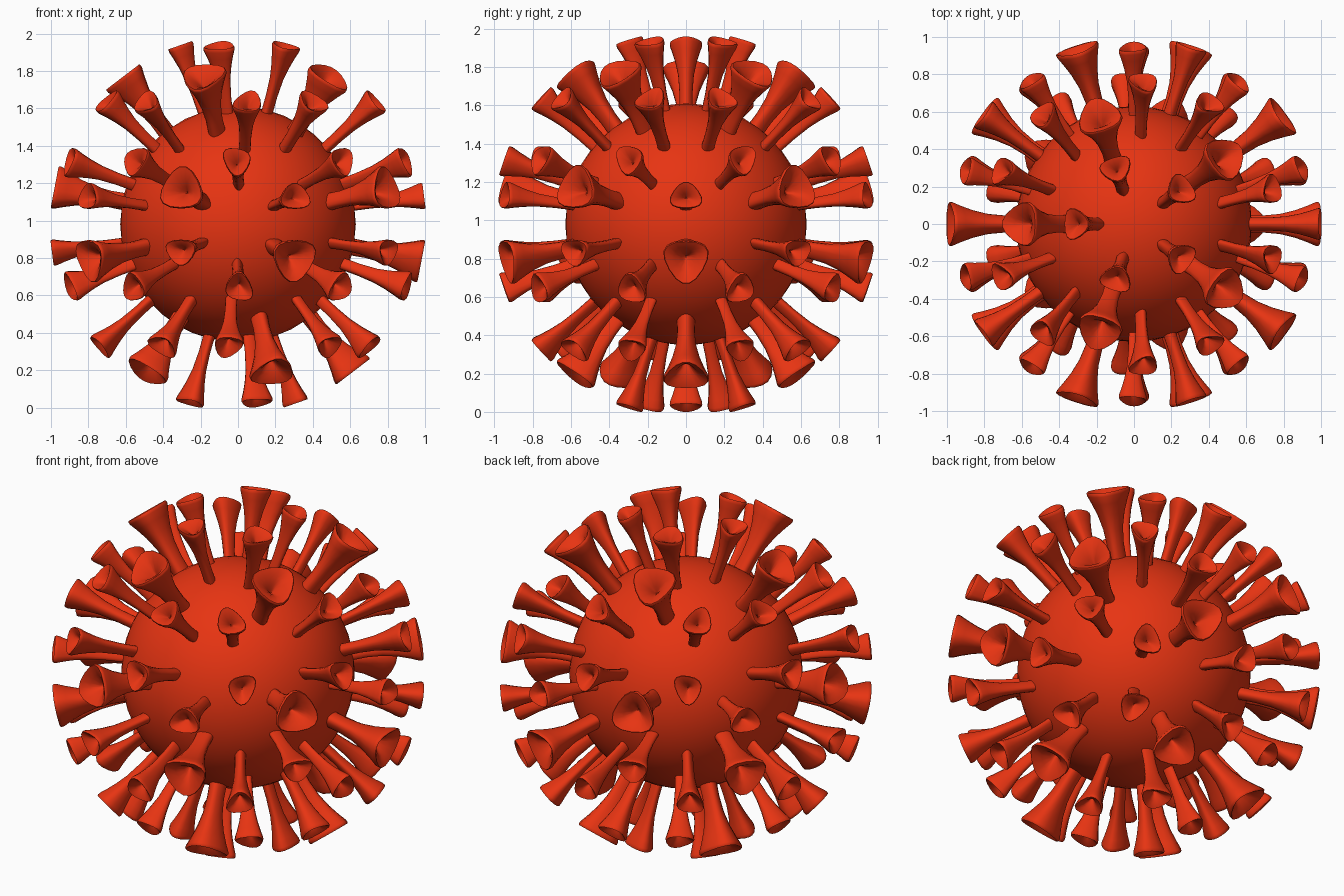
import bpy, bmesh, math
from mathutils import Vector

if "Cube" in bpy.data.objects:
    bpy.data.objects.remove(bpy.data.objects["Cube"])

CENTRE = Vector((0, 0, 0.98))
BODY_R = 0.63

red = bpy.data.materials.new("spike red")
red.diffuse_color = (0.8, 0.034, 0.006, 1)
red.use_nodes = True
red.node_tree.nodes["Principled BSDF"].inputs["Base Color"].default_value = red.diffuse_color

# Profiles: (distance from centre, size of the rounded triangular section)
BIG = [(0.58, 0.084), (0.70, 0.080), (0.79, 0.094), (0.87, 0.128), (0.935, 0.170),
       (0.98, 0.204), (0.994, 0.206), (1.0, 0.198), (0.992, 0.170), (0.968, 0.105),
       (0.93, 0.045), (0.89, 0.004)]
SMALL = [(0.58, 0.056), (0.72, 0.055), (0.82, 0.066), (0.89, 0.088), (0.945, 0.113),
         (0.985, 0.135), (0.999, 0.137), (1.006, 0.131), (1.0, 0.110), (0.982, 0.066),
         (0.958, 0.028), (0.935, 0.003)]


def finish(bm, name):
    mesh = bpy.data.meshes.new(name)
    bmesh.ops.recalc_face_normals(bm, faces=bm.faces)
    bm.to_mesh(mesh)
    bm.free()
    mesh.materials.append(red)
    obj = bpy.data.objects.new(name, mesh)
    bpy.context.collection.objects.link(obj)
    bpy.context.view_layer.objects.active = obj
    obj.select_set(True)
    bpy.ops.object.shade_smooth_by_angle(angle=math.radians(50))
    obj.select_set(False)


def rounded_triangle(corners, steps=5):
    """Quadratic spline around three corner offsets."""
    pts = []
    for i in range(3):
        a, b, c = corners[i - 1], corners[i], corners[(i + 1) % 3]
        for k in range(steps):
            t = k / steps
            pts.append((a + b) / 2 * (1 - t) ** 2 + b * 2 * t * (1 - t) + (b + c) / 2 * t * t)
    return pts


def add_spike(bm, face, profile):
    mid = face.calc_center_median()
    normal = face.normal
    corners = [v.co - mid for v in face.verts]
    mean = sum(c.length for c in corners) / 3
    section = rounded_triangle([c / mean for c in corners])
    root = mid.normalized() * 0.6
    rings = [[bm.verts.new(CENTRE + root + normal * (h - 0.6) + p * r) for p in section]
             for h, r in profile]
    n = len(section)
    for a, b in zip(rings, rings[1:]):
        for i in range(n):
            j = (i + 1) % n
            bm.faces.new((a[i], a[j], b[j], b[i]))
    bm.faces.new(rings[0][::-1])
    bm.faces.new(rings[-1])


# Round body
body = bmesh.new()
bmesh.ops.create_icosphere(body, subdivisions=4, radius=BODY_R)
bmesh.ops.translate(body, verts=body.verts, vec=CENTRE)
finish(body, "body")

# One trumpet spike per face of an 80-sided sphere: large on the central triangles
guide = bmesh.new()
bmesh.ops.create_icosphere(guide, subdivisions=2, radius=1)
guide.normal_update()
large, small = bmesh.new(), bmesh.new()
for f in guide.faces:
    if f.calc_area() > 0.15:
        add_spike(large, f, BIG)
    else:
        add_spike(small, f, SMALL)
guide.free()
finish(large, "large_spikes")
finish(small, "small_spikes")
